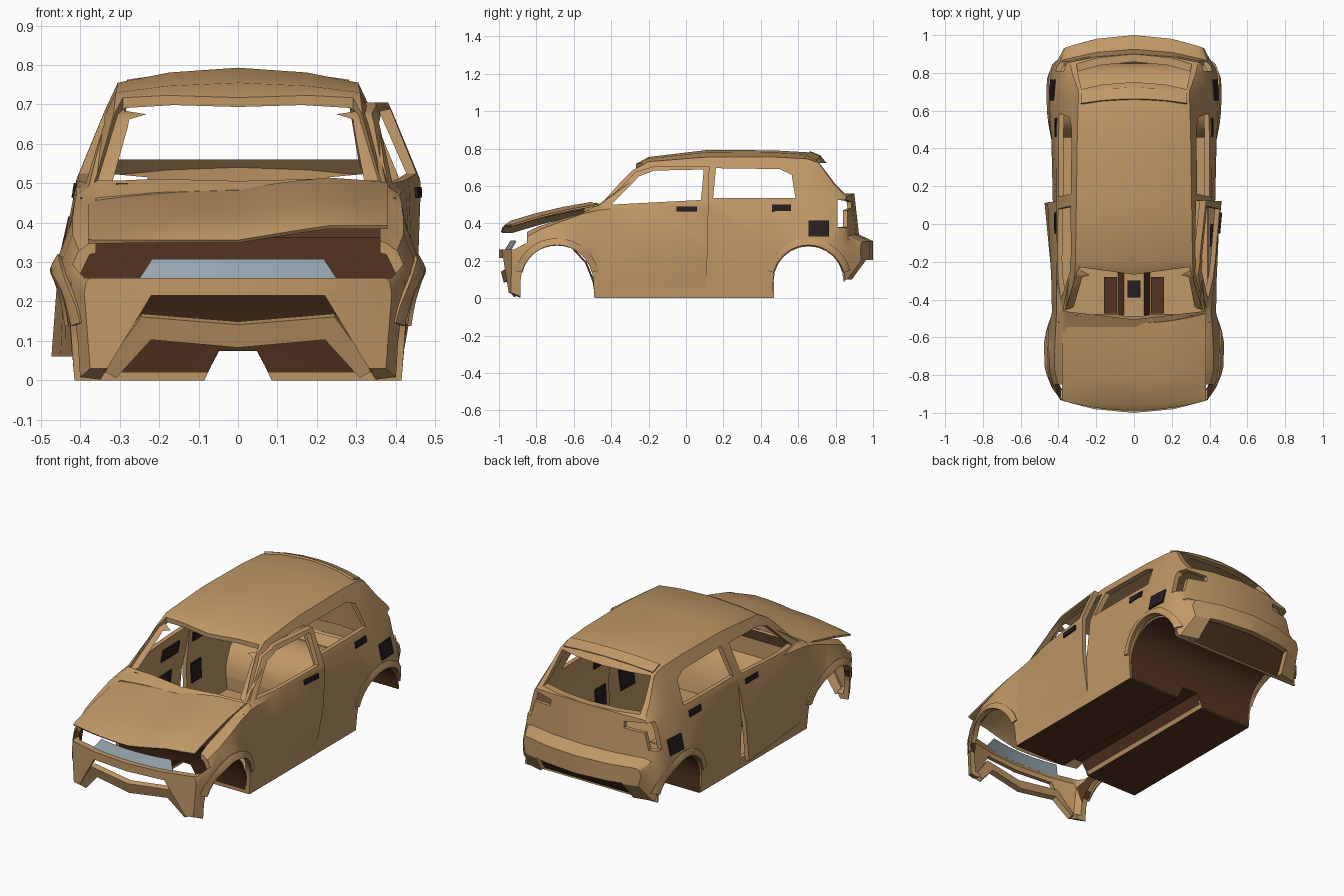
import bpy, bmesh, math
from mathutils import Vector

if "Cube" in bpy.data.objects:
    bpy.data.objects.remove(bpy.data.objects["Cube"])

def material(name, rgb):
    m = bpy.data.materials.new(name)
    m.diffuse_color = (*rgb, 1)
    m.use_nodes = True
    m.node_tree.nodes["Principled BSDF"].inputs["Base Color"].default_value = m.diffuse_color
    return m

TAN = material("tan_body", (0.53, 0.315, 0.135))
BROWN = material("dark_brown_underbody", (0.085, 0.034, 0.014))
BLACK = material("black_trim", (0.02, 0.013, 0.013))
GREY = material("blue_grey_grille", (0.30, 0.37, 0.42))

def clamp(v): return max(0.0, min(1.0, v))

def new_obj(name, bm, *mats):
    bmesh.ops.recalc_face_normals(bm, faces=bm.faces)
    me = bpy.data.meshes.new(name)
    bm.to_mesh(me); bm.free()
    for m in mats: me.materials.append(m)
    o = bpy.data.objects.new(name, me)
    bpy.context.collection.objects.link(o)
    return o

def bake(o):
    bpy.context.view_layer.update()
    me = bpy.data.meshes.new_from_object(o.evaluated_get(bpy.context.evaluated_depsgraph_get()))
    o.modifiers.clear()
    o.data = me

def boolean(o, cutter, op='DIFFERENCE'):
    m = o.modifiers.new("cut", 'BOOLEAN')
    m.solver, m.operation, m.object = 'EXACT', op, cutter
    bake(o)
    bpy.data.objects.remove(cutter)

def prism(pts, axis, a, b):
    bm = bmesh.new()
    put = {'x': lambda u, v, w: (w, u, v), 'y': lambda u, v, w: (u, w, v), 'z': lambda u, v, w: (u, v, w)}[axis]
    lo = [bm.verts.new(put(u, v, a)) for u, v in pts]
    hi = [bm.verts.new(put(u, v, b)) for u, v in pts]
    bm.faces.new(lo); bm.faces.new(hi)
    for i in range(len(pts)):
        j = (i + 1) % len(pts)
        bm.faces.new((lo[i], lo[j], hi[j], hi[i]))
    return new_obj("cutter", bm)

def mirrored(half):
    return half + [(-x, z) for x, z in reversed(half) if abs(x) > 1e-6]

def panel(name, us, vs, f, thick, *mats):
    bm = bmesh.new()
    g = [[bm.verts.new(f(u, v)) for v in vs] for u in us]
    for i in range(len(us) - 1):
        for j in range(len(vs) - 1):
            bm.faces.new((g[i][j], g[i + 1][j], g[i + 1][j + 1], g[i][j + 1]))
    o = new_obj(name, bm, *mats)
    s = o.modifiers.new("thick", 'SOLIDIFY')
    s.thickness, s.offset = thick, 0
    bake(o)
    return o

def span(a, b, n): return [a + (b - a) * i / n for i in range(n + 1)]

# Body stations: y, bottom z, widest w, belt w, belt z, roof edge w, z, centre top z
ST = [(-1.0, .03, .39, .385, .25, .37, .26, .265),
      (-.93, 0, .425, .40, .32, .36, .34, .345),
      (-.82, 0, .46, .42, .37, .36, .385, .40),
      (-.69, 0, .472, .42, .41, .36, .42, .435),
      (-.56, 0, .455, .415, .45, .37, .455, .475),
      (-.47, 0, .435, .41, .47, .36, .50, .525),
      (-.29, 0, .43, .41, .49, .315, .68, .705),
      (-.20, 0, .43, .41, .50, .31, .73, .755),
      (.12, 0, .43, .41, .51, .305, .755, .793),
      (.47, 0, .438, .408, .515, .30, .755, .79),
      (.65, 0, .455, .40, .52, .295, .745, .78),
      (.72, .05, .455, .395, .52, .295, .725, .76),
      (.82, .09, .45, .39, .51, .325, .61, .64),
      (.90, .10, .43, .385, .48, .34, .54, .56),
      (.925, .10, .41, .39, .32, .35, .335, .34),
      (1.0, .20, .37, .36, .29, .34, .30, .305)]

def half_section(s, t):
    y, zb, wm, wl, zl, wr, zr, zt = s
    wb, zm = min(.415, wm - .015) - t, min(.27, zl - .03)
    zb += t * .8; zr -= t * .8; zt -= t * .8
    wm, wl, wr = wm - t, wl - t, wr - t
    zl = min(zl, zr - .004)
    return [(0, zb), (.57 * wb, zb), (wb, zb), (wm, zm), (wl, zl),
            (wr + .25 * (wl - wr) + .006, zl + .72 * (zr - zl)), (wr, zr),
            (.57 * wr, zr + .68 * (zt - zr)), (0, zt)]

def bend(x, y):
    return y + .45 * clamp((-y - .55) / .45) * x * x - .5 * clamp((y - .6) / .4) * x * x

def side_x(y, z):
    k = max(i for i in range(len(ST) - 1) if ST[i][0] <= max(y, -1))
    f = (y - ST[k][0]) / (ST[k + 1][0] - ST[k][0])
    h = half_section([a + f * (b - a) for a, b in zip(ST[k], ST[k + 1])], 0)[2:7]
    for (x0, z0), (x1, z1) in zip(h, h[1:]):
        if z <= z1: return x0 + (x1 - x0) * (z - z0) / (z1 - z0)
    return h[-1][0]

def skin(s, y, z, off):
    # Point on the bent body side at a true y, z
    return (s * (side_x(2 * y - bend(.43, y), z) + off), y, z)

def loft(name, t, sy):
    bm = bmesh.new()
    rings = []
    for s in ST:
        y = s[0] * sy
        rings.append([bm.verts.new((x, bend(x, y), z)) for x, z in mirrored(half_section(s, t))])
    for a, b in zip(rings, rings[1:]):
        for i in range(16):
            j = (i + 1) % 16
            bm.faces.new((a[i], a[j], b[j], b[i]))
    for r in (rings[0], rings[-1]):
        for cap in ((0, 1, 7, 8), (1, 2, 6, 7), (2, 3, 4, 5, 6)):
            bm.faces.new([r[i] for i in cap])
            bm.faces.new([r[(16 - i) % 16] for i in cap])
    bmesh.ops.triangulate(bm, faces=bm.faces)
    return new_obj(name, bm, TAN)

# Hollow body shell
body = loft("body_shell", 0, 1)
boolean(body, loft("inner", .025, .975))

DOOR = [(-.46, .06), (.11, .06), (.125, .705), (-.17, .705), (-.27, .675), (-.44, .50), (-.46, .47)]
FRONT_WINDOW = [(-.40, .50), (-.25, .652), (-.17, .682), (.095, .688), (.08, .525)]
REAR_WINDOW = [(.145, .535), (.16, .695), (.50, .69), (.565, .66), (.585, .535)]

def swing(o, s):
    # Doors stand slightly ajar and lean to the right
    for v in o.data.vertices:
        t, k = clamp((v.co.y + .46) / .57), clamp((v.co.z - .06) / .42)
        v.co.x += .052 * t * k if s > 0 else -.055 * t * (1 - k)

def plate(name, s, y0, y1, z0, z1, off):
    return panel(name, span(y0, y1, 4), span(z0, z1, 2), lambda y, z: skin(s, y, z, off), .008, BLACK)

# Front doors, handles, fuel flaps, arch flares and inner trim patches
for s, side in ((1, "right"), (-1, "left")):
    door = body.copy(); door.data = body.data.copy(); door.name = side + "_front_door"
    bpy.context.collection.objects.link(door)
    boolean(door, prism(DOOR, 'x', min(.2 * s, .6 * s), max(.2 * s, .6 * s)), 'INTERSECT')
    boolean(door, prism(FRONT_WINDOW, 'x', -.7, .7))
    swing(door, s)
    swing(plate(side + "_front_handle", s, -.05, .06, .463, .49, .003), s)
    swing(plate(side + "_door_inner_grip", s, -.12, .03, .39, .46, -.029), s)
    swing(plate(side + "_door_speaker", s, -.12, 0, .18, .30, -.029), s)
    plate(side + "_rear_handle", s, .46, .56, .465, .50, .003)
    plate(side + "_rear_inner_grip", s, .15, .27, .41, .46, -.029)
    plate(side + "_rear_speaker", s, .15, .24, .17, .28, -.029)
    plate(side + "_fuel_flap", s, .655, .765, .33, .415, .004)
    for end, cy in (("front", -.69), ("rear", .655)):
        panel(side + "_" + end + "_arch_flare", span(.25, math.pi - .25, 14), (.193, .208, .228),
              lambda a, r: skin(s, cy + r * math.cos(a), .09 + r * math.sin(a), .002 if r > .22 else .006),
              .01, TAN)
    panel(side + "_wiper", span(.15, .31, 3), (0, 1),
          lambda x, v: (s * x, -.505 + .2 * x * x + .012 * v, .495), .008, BLACK)
    panel(side + "_floor_rail", (.09, .16), (-.475, -.28), lambda x, y: (s * x, y, .026), .008, BROWN)

# Openings in the shell
def arch(cy, r, a, b):
    pts = [(cy + r * math.cos(math.pi * i / 12), .09 + r * math.sin(math.pi * i / 12)) for i in range(13)]
    return [(b, -.1)] + pts + [(a, -.1)]

def cut(pts, axis, a, b): boolean(body, prism(pts, axis, a, b))

TUNNEL = [(-.09, -.01), (-.05, .075), (.05, .075), (.09, -.01)]
LAMP = [(.23, .48), (.23, .515), (.34, .525), (.55, .525), (.55, .37), (.37, .38), (.345, .47)]
for outline in (DOOR, REAR_WINDOW, arch(-.69, .195, -.885, -.485), arch(.655, .19, .465, .845)):
    cut(outline, 'x', -.7, .7)
# windshield, rear window, tail lamps, rear bumper underside
cut(mirrored([(0, -.505), (.365, -.462), (.292, -.228), (0, -.268)]), 'z', .46, .9)
cut(mirrored([(.305, .56), (.278, .722)]), 'y', .6, 1.1)
cut(LAMP, 'y', .81, 1.1)
cut([(-x, z) for x, z in LAMP], 'y', .81, 1.1)
cut(mirrored([(.27, .205), (.33, -.1)]), 'y', .84, 1.1)
# engine bay, headlight slot, lower grille, tunnel
cut(mirrored([(.36, -1.1), (.36, -.545)]), 'z', .285, .6)
cut(mirrored([(.39, .26), (.425, .30), (.40, .40)]), 'y', -1.1, -.85)
cut(mirrored([(.22, .215), (.35, 0), (.36, -.1)]), 'y', -1.1, -.80)
cut(TUNNEL, 'y', -.7, .7)

def paint(o, rule):
    if len(o.data.materials) < 2: o.data.materials.append(BROWN)
    for p in o.data.polygons:
        p.material_index = 1 if rule(p.center, p.normal) else 0

paint(body, lambda c, n: (c.z < .12 and n.z < -.7 and -.6 < c.y < .7) or
      (-.88 < c.y < -.5 and abs(c.x) > .3 and n.x * c.x < 0))

# Rear wheel well floor, firewall and centre tunnel
arc = arch(.655, .192, .463, .847)[1:-1]
well = panel("rear_wheel_well", range(len(arc)), span(-.415, .415, 4),
             lambda i, x: (x, arc[i][0], arc[i][1]), .01, TAN, BROWN)
leg = panel("rear_floor_front", (0, .09), (-.41, -.09, .09, .41), lambda z, x: (x, .465, z), .01, TAN, BROWN)
boolean(leg, prism(TUNNEL, 'y', .3, .7))
paint(well, lambda c, n: (c - Vector((c.x, .655, .09))).dot(n) < 0)
paint(leg, lambda c, n: n.y > 0)
back = panel("rear_floor_back", (0, 1), span(-.36, .36, 4),
             lambda v, x: (x, .845 + .1 * v - .3 * v * x * x, .10 + .12 * v), .01, TAN, BROWN)
paint(back, lambda c, n: n.z < 0)
wall = [(-.480, 0), (-.495, .09), (-.535, .19), (-.60, .26), (-.60, .36), (-.515, .46)]
fire = panel("firewall", range(len(wall)), span(-.4, .4, 4),
             lambda i, x: (x, wall[i][0], wall[i][1]), .01, TAN, BROWN)
boolean(fire, prism(TUNNEL, 'y', -.7, -.4))
paint(fire, lambda c, n: n.y < .3)
tun = panel("floor_tunnel", range(4), (-.485, .47),
            lambda i, y: (TUNNEL[i][0], y, max(.004, TUNNEL[i][1] + .003)), .008, TAN, BROWN)
paint(tun, lambda c, n: n.z < 0 or c.z < .07)
panel("tunnel_pad", (-.035, .035), (-.39, -.30), lambda x, y: (x, y, .088), .008, BLACK)

# Hood, sitting slightly high on its right side
HOOD = [(-.985, .352), (-.955, .38), (-.82, .42), (-.67, .455), (-.525, .48)]
panel("hood", range(len(HOOD)), span(-.38, .38, 10),
      lambda i, x: (x, HOOD[i][0] + .36 * x * x,
                    HOOD[i][1] - (.13 * x * x if i else 0) + .036 * clamp(x / .22)), .01, TAN)

# Lower bumper bar and grille plate
BAR = [(-.345, .03), (-.245, .165), (0, .145), (.245, .165), (.345, .03)]
panel("lower_bumper_bar", range(5), (0, 1),
      lambda i, v: (BAR[i][0] * (1 - .1 * v), -.975 + .45 * BAR[i][0] ** 2 + .015 * v,
                    BAR[i][1] - (.058 if 0 < i < 4 else .02) * v), .03, TAN)
panel("grille_plate", span(-.25, .25, 6), (0, 1),
      lambda x, v: (x * (1 - .13 * v), -.965 + .4 * x * x + .03 * v, .255 + .05 * v), .009, GREY)

# Rear roof spoiler lip
panel("roof_spoiler", span(-.28, .28, 6), (0, 1),
      lambda x, v: (x, .66 + .06 * v - .3 * x * x, .78 - .025 * v - .3 * x * x), .014, TAN)

bpy.ops.object.select_all(action='DESELECT')
for o in bpy.data.objects:
    o.select_set(True)
    bpy.context.view_layer.objects.active = o
bpy.ops.object.shade_smooth_by_angle(angle=math.radians(30))
